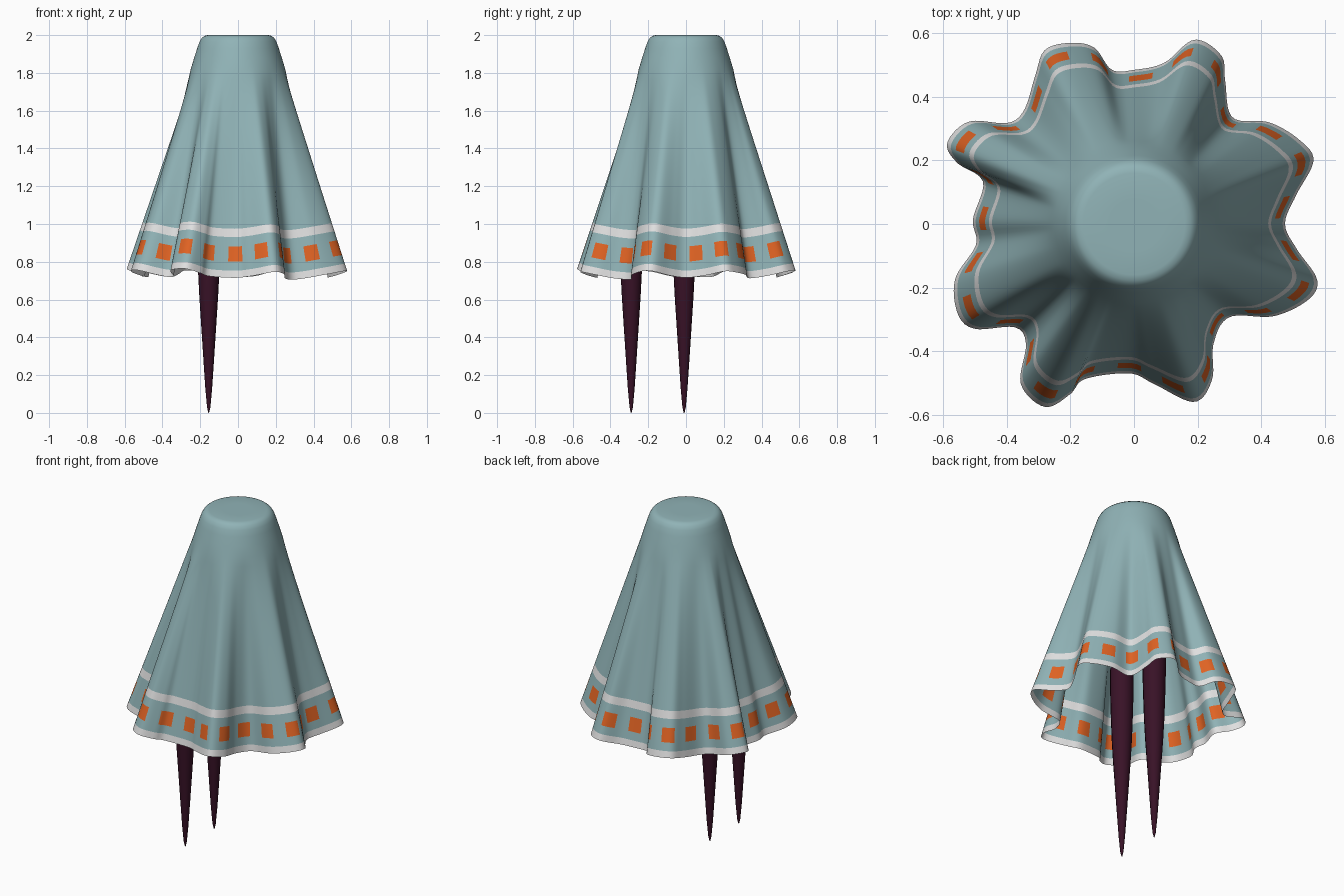
import bpy, bmesh, math
from mathutils import Vector

if "Cube" in bpy.data.objects:
    bpy.data.objects.remove(bpy.data.objects["Cube"])


def material(name, colour):
    m = bpy.data.materials.new(name)
    m.diffuse_color = (*colour, 1)
    m.use_nodes = True
    m.node_tree.nodes["Principled BSDF"].inputs["Base Color"].default_value = m.diffuse_color
    return m


TEAL = material("dusty_teal", (0.28, 0.45, 0.47))
WHITE = material("off_white", (0.75, 0.75, 0.75))
ORANGE = material("orange", (0.75, 0.125, 0.017))
PLUM = material("dark_plum", (0.04, 0.006, 0.02))


def finish(bm, name, mats, angle=60):
    me = bpy.data.meshes.new(name)
    bm.to_mesh(me)
    bm.free()
    for m in mats:
        me.materials.append(m)
    ob = bpy.data.objects.new(name, me)
    bpy.context.collection.objects.link(ob)
    bpy.ops.object.select_all(action='DESELECT')
    ob.select_set(True)
    bpy.context.view_layer.objects.active = ob
    bpy.ops.object.shade_smooth_by_angle(angle=math.radians(angle))
    return ob


def loft(bm, rings):
    """Skin closed rings of points; returns faces by row."""
    vs = [[bm.verts.new(p) for p in ring] for ring in rings]
    n = len(rings[0])
    rows = []
    for a, b in zip(vs, vs[1:]):
        rows.append([bm.faces.new((a[i], b[i], b[(i + 1) % n], a[(i + 1) % n]))
                     for i in range(n)])
    return vs, rows


# Plan of the wavy hem, counter-clockwise from the front
HEM = [(-.014, -.47), (.064, -.504), (.19, -.56), (.246, -.488), (.25, -.378),
       (.3, -.293), (.44, -.29), (.55, -.237), (.576, -.174), (.513, -.08),
       (.475, 0), (.51, .09), (.565, .2), (.52, .265), (.425, .32),
       (.31, .335), (.287, .45), (.275, .53), (.19, .58), (.095, .507),
       (0, .485), (-.07, .485), (-.125, .555), (-.2, .57), (-.28, .548),
       (-.31, .47), (-.345, .36), (-.397, .318), (-.52, .322), (-.588, .255),
       (-.557, .193), (-.475, .133), (-.507, .014), (-.497, -.065),
       (-.563, -.174), (-.554, -.284), (-.5, -.33), (-.375, -.325),
       (-.34, -.378), (-.356, -.504), (-.28, -.576), (-.2, -.535), (-.155, -.488)]


def closed_spline(pts, steps=16):
    pts = [Vector(p) for p in pts]
    n, out = len(pts), []
    for i in range(n):
        a, b, c, d = (pts[(i + k) % n] for k in (-1, 0, 1, 2))
        for s in range(steps):
            t = s / steps
            out.append(0.5 * (2 * b + (c - a) * t + (2 * a - 5 * b + 4 * c - d) * t * t
                              + (3 * b - a - 3 * c + d) * t ** 3))
    return out


def resample(pts, count, shift):
    """Even spacing along a closed line."""
    pts = pts + [pts[0]]
    cum = [0]
    for a, b in zip(pts, pts[1:]):
        cum.append(cum[-1] + (b - a).length)
    out, j = [], 0
    for i in range(count):
        d = cum[-1] * (i + shift) / count
        while cum[j + 1] < d:
            j += 1
        out.append(pts[j].lerp(pts[j + 1], (d - cum[j]) / (cum[j + 1] - cum[j])))
    return out


# Cloak: rounded crown, then cloth that opens from a circle to the wavy hem
PATCHES, PER = 27, 10
N = PATCHES * PER
hem = resample(closed_spline(HEM), N, 0.5)

# Direction of each fold line at the collar, smoothed around the plan
offs = []
for i, p in enumerate(hem):
    even = -math.pi / 2 + 2 * math.pi * (i + 0.5) / N
    d = math.atan2(p.y, p.x) - even
    offs.append((even, (d + math.pi) % (2 * math.pi) - math.pi))
W = N // 16
dirs = [offs[i][0] + sum(offs[(i + k) % N][1] for k in range(-W, W + 1)) / (2 * W + 1)
        for i in range(N)]

R0, Z0, LEN2 = 0.25, 1.82, 1.269
crown = [(.08, 2), (.16, 2), (.178, 1.996), (.192, 1.985), (.204, 1.965),
         (.216, 1.93), (.232, 1.88)]
rings = [[(r * math.cos(a), r * math.sin(a), z) for a in dirs] for r, z in crown]
levels = [i * 0.765 / 16 for i in range(17)] + [.805, .8275, .85, .887, .923, .945, .966, 1]
for u in levels:
    ring = []
    for a, p in zip(dirs, hem):
        top = Vector((R0 * math.cos(a), R0 * math.sin(a), Z0))
        low = Vector((p.x, p.y, Z0 - math.sqrt(LEN2 - (p.length - R0) ** 2)))
        ring.append(top.lerp(low, u))
    rings.append(ring)

bm = bmesh.new()
verts, rows = loft(bm, rings)
bm.faces.new(verts[0])
for k, row in enumerate(rows[len(crown):]):
    mid = (levels[k] + levels[k + 1]) / 2
    for i, f in enumerate(row):
        if .765 < mid < .805 or mid > .966:          # white bands
            f.material_index = 1
        elif .85 < mid < .923 and (i + 3) % PER < 5:  # orange patches
            f.material_index = 2
bmesh.ops.recalc_face_normals(bm, faces=bm.faces)
finish(bm, "cloak", [TEAL, WHITE, ORANGE], 80)

# Two tapering spike legs
LEG = [(.002, 0), (.009, .03), (.018, .13), (.028, .28), (.039, .45), (.05, .62),
       (.057, .76), (.063, .95), (.066, 1.1), (.066, 1.2)]
for name, y in (("front_leg", -.29), ("rear_leg", -.01)):
    bm = bmesh.new()
    v, _ = loft(bm, [[(-.155 + r * math.cos(2 * math.pi * i / 16),
                       y + r * math.sin(2 * math.pi * i / 16), z) for i in range(16)]
                     for r, z in LEG])
    bm.faces.new(v[0])
    bm.faces.new(v[-1])
    bmesh.ops.recalc_face_normals(bm, faces=bm.faces)
    finish(bm, name, [PLUM], 40)
